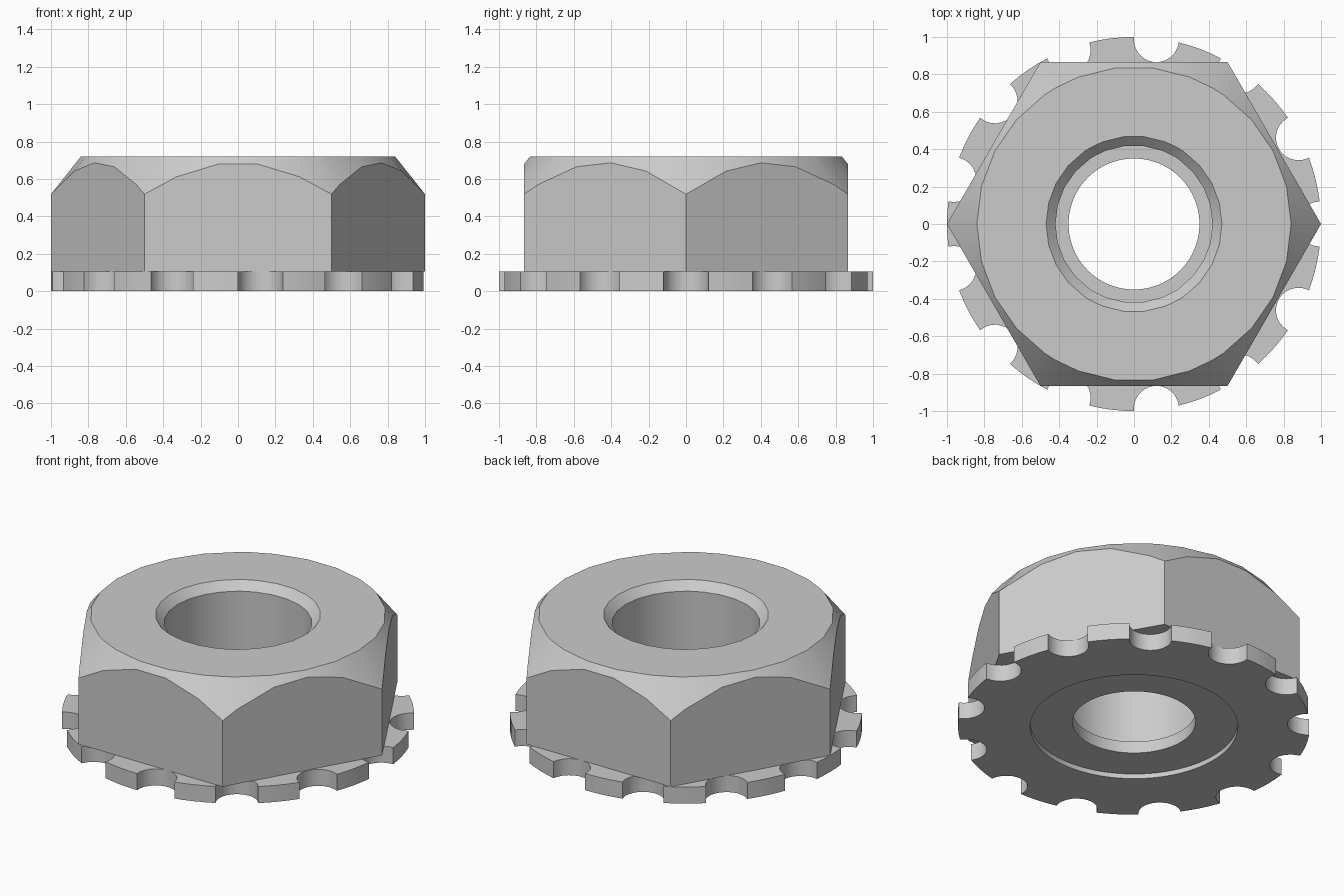
import bpy
import bmesh
from math import sin, cos, pi, atan2, hypot, radians

TEETH = 13
STEP = 2 * pi / (2 * TEETH)
WASHER_TOP = 0.104
NUT_TOP = 0.72

cube = bpy.data.objects.get("Cube")
if cube:
    bpy.data.objects.remove(cube, do_unlink=True)

steel = bpy.data.materials.new("grey_steel")
steel.use_nodes = True
colour = (0.6, 0.6, 0.6, 1)
steel.diffuse_color = colour
steel.node_tree.nodes["Principled BSDF"].inputs["Base Color"].default_value = colour


def ring(angles, radius, z):
    """Circle of constant radius and height at the given angles."""
    return [(radius * cos(a), radius * sin(a), z) for a in angles]


def closed_loft(name, rings):
    """Join the rings in order, and the last back to the first."""
    bm = bmesh.new()
    loops = [[bm.verts.new(p) for p in r] for r in rings]
    n = len(loops[0])
    for k, a in enumerate(loops):
        b = loops[(k + 1) % len(loops)]
        for i in range(n):
            j = (i + 1) % n
            bm.faces.new((a[i], a[j], b[j], b[i]))
    bmesh.ops.recalc_face_normals(bm, faces=bm.faces)
    mesh = bpy.data.meshes.new(name)
    bm.to_mesh(mesh)
    bm.free()
    mesh.materials.append(steel)
    obj = bpy.data.objects.new(name, mesh)
    bpy.context.collection.objects.link(obj)
    bpy.ops.object.select_all(action="DESELECT")
    obj.select_set(True)
    bpy.context.view_layer.objects.active = obj
    bpy.ops.object.shade_smooth_by_angle(angle=radians(30))
    return obj


# Hex nut: flat sides cut by a conical chamfer, with a countersunk bore
angles = sorted({round(i * STEP, 6) for i in range(2 * TEETH)}
                | {round(i * pi / 3, 6) for i in range(6)})
chamfer_radius = 0.84
hex_base, hex_edge = [], []
for a in angles:
    r = cos(pi / 6) / cos(a % (pi / 3) - pi / 6)
    hex_base.append((r * cos(a), r * sin(a), WASHER_TOP))
    hex_edge.append((r * cos(a), r * sin(a), NUT_TOP - 1.26 * (r - chamfer_radius)))

closed_loft("hex_nut", [
    hex_base,
    hex_edge,
    ring(angles, chamfer_radius, NUT_TOP),
    ring(angles, 0.47, NUT_TOP),
    ring(angles, 0.42, NUT_TOP - 0.05),
    ring(angles, 0.42, WASHER_TOP),
])

# Toothed washer outline: round notches alternating with arc-shaped teeth
outline = []
for i in range(TEETH):
    turn = 2 * i * STEP
    for k in range(13):
        t = -pi / 2 - pi * k / 12
        x = cos(STEP / 2) + sin(STEP / 2) * cos(t)
        y = sin(STEP / 2) * sin(t)
        outline.append((turn + atan2(y, x), hypot(x, y)))
    for k in range(1, 4):
        outline.append((turn + STEP * (0.5 + k / 4), 1.0))

washer_angles = [a for a, r in outline]
closed_loft("toothed_washer", [
    [(r * cos(a), r * sin(a), WASHER_TOP) for a, r in outline],
    [(r * cos(a), r * sin(a), 0) for a, r in outline],
    ring(washer_angles, 0.59, 0),
    ring(washer_angles, 0.59, 0.03),
    ring(washer_angles, 0.35, 0.03),
    ring(washer_angles, 0.35, WASHER_TOP),
])
